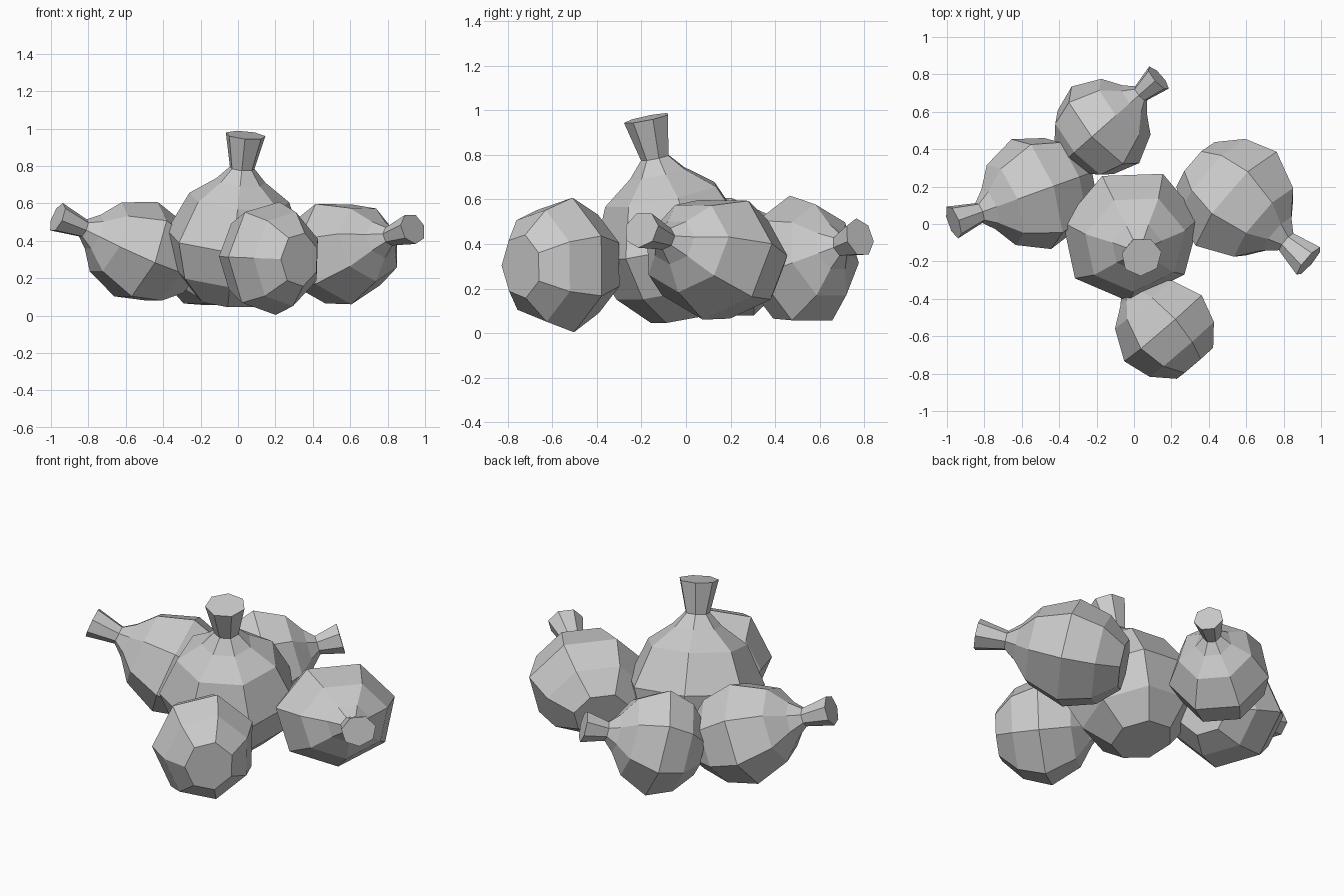
import bpy, bmesh, math
from mathutils import Vector

cube = bpy.data.objects.get("Cube")
if cube:
    bpy.data.objects.remove(cube, do_unlink=True)

# One plain grey for everything
grey = bpy.data.materials.new("light_grey")
grey.use_nodes = True
colour = (0.6, 0.6, 0.6, 1)
grey.diffuse_color = colour
grey.node_tree.nodes["Principled BSDF"].inputs["Base Color"].default_value = colour

SIDES = 7
# (fraction of length, fraction of widest radius): root end, belly, neck, flared stem
PROFILE = [(0, .47), (.15, .83), (.37, 1), (.61, .73), (.72, .36), (.80, .18), (1, .29)]


def bulb(name, root, tip, half_width, half_height, roll=0):
    """Faceted oval bulb from its root end to the tip of its stem; roll 0 puts a corner upward."""
    root, tip = Vector(root), Vector(tip)
    axis = tip - root
    turn = Vector((0, 0, 1)).rotation_difference(axis)
    up = turn @ Vector((-axis.x, -axis.y, 0)).normalized()
    side = axis.normalized().cross(up)
    bm = bmesh.new()
    rings = []
    for along, wide in PROFILE:
        ring = []
        for i in range(SIDES):
            a = math.radians(roll) + math.tau * i / SIDES
            out = up * math.cos(a) * half_height + side * math.sin(a) * half_width
            ring.append(bm.verts.new(root + axis * along + out * wide))
        rings.append(ring)
    for low, high in zip(rings, rings[1:]):
        for i in range(SIDES):
            j = (i + 1) % SIDES
            bm.faces.new((low[i], low[j], high[j], high[i]))
    bm.faces.new(rings[0][::-1])
    bm.faces.new(rings[-1])
    mesh = bpy.data.meshes.new(name)
    bm.to_mesh(mesh)
    bm.free()
    mesh.materials.append(grey)
    bpy.context.collection.objects.link(bpy.data.objects.new(name, mesh))


# Upright bulb in the middle, the others lying around it
bulb("centre_bulb", (-.05, .01, .08), (.04, -.175, .965), .38, .36)
bulb("front_bulb", (.33, -.74, .30), (-.12, -.22, .32), .285, .31, 14)
bulb("left_bulb", (.335, .315, .27), (.935, -.2, .465), .34, .29, 25)
bulb("right_bulb", (-.27, .26, .235), (-.965, .01, .525), .32, .285)
bulb("back_bulb", (-.34, .365, .26), (.13, .78, .43), .28, .305)
